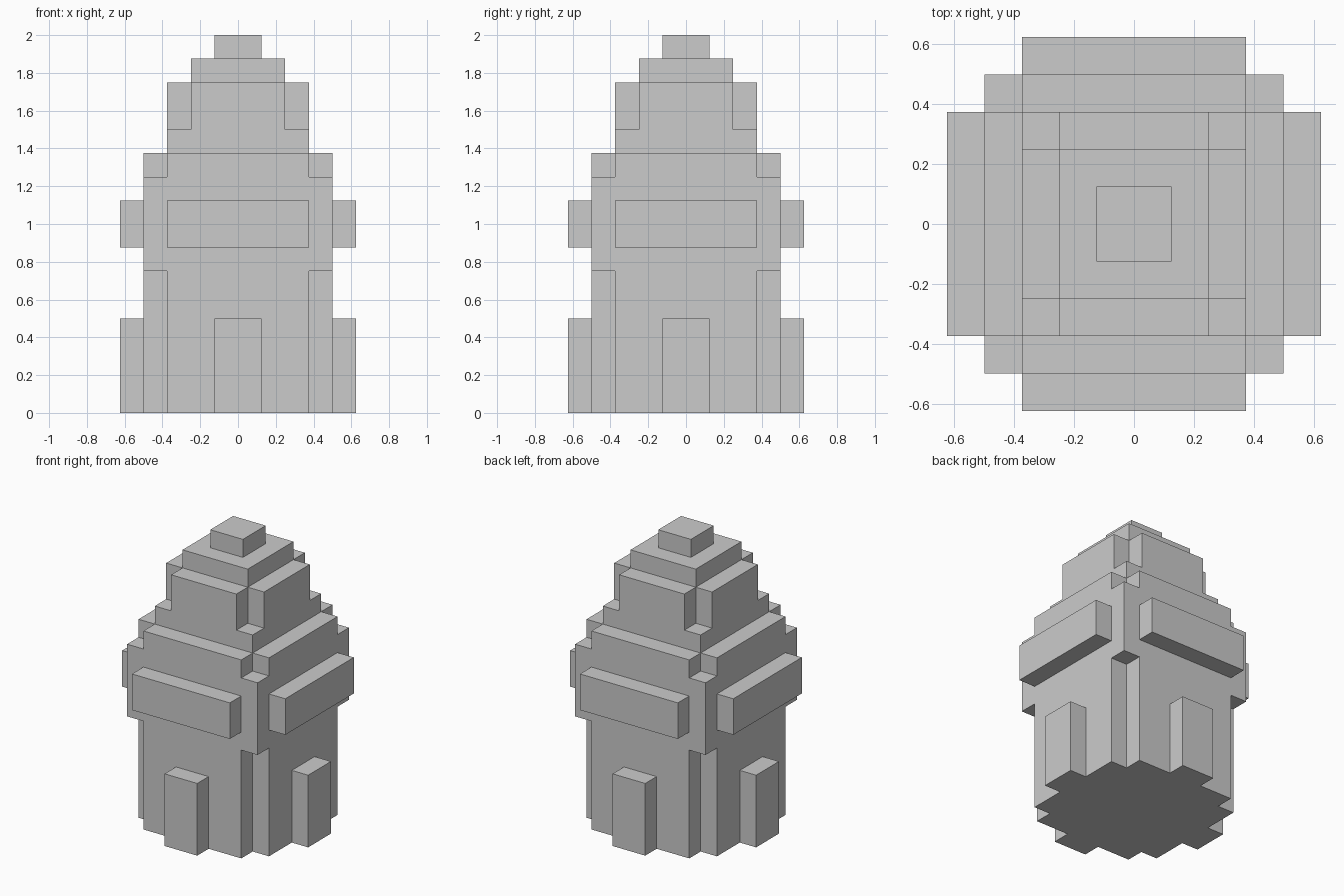
import bpy
import bmesh
from math import pi
from mathutils import Matrix

if "Cube" in bpy.data.objects:
    bpy.data.objects.remove(bpy.data.objects["Cube"])


def prism(name, outline, z0, z1):
    """Extrude a flat outline from z0 up to z1."""
    bm = bmesh.new()
    base = bm.faces.new([bm.verts.new((x, y, z0)) for x, y in outline])
    top = bmesh.ops.extrude_face_region(bm, geom=[base], use_keep_orig=True)["geom"]
    verts = [v for v in top if isinstance(v, bmesh.types.BMVert)]
    bmesh.ops.translate(bm, verts=verts, vec=(0, 0, z1 - z0))
    bmesh.ops.recalc_face_normals(bm, faces=bm.faces)
    mesh = bpy.data.meshes.new(name)
    bm.to_mesh(mesh)
    bm.free()
    obj = bpy.data.objects.new(name, mesh)
    bpy.context.collection.objects.link(obj)
    return obj


def square(r):
    return [(r, -r), (r, r), (-r, r), (-r, -r)]


def notched(r, n):
    """Square of half-width r whose corners are cut back to n."""
    pts = []
    for c, s in ((1, 0), (0, 1), (-1, 0), (0, -1)):
        for x, y in ((r, -n), (r, n), (n, n)):
            pts.append((x * c - y * s, x * s + y * c))
    return pts


# Stacked tiers of the tower, bottom to top
tiers = [
    ("lower_wall", notched(0.5, 0.375), 0, 0.75),
    ("upper_wall", square(0.5), 0.75, 1.25),
    ("wall_parapet", notched(0.5, 0.375), 1.25, 1.375),
    ("roof_base", square(0.375), 1.375, 1.5),
    ("roof_tier", notched(0.375, 0.25), 1.5, 1.75),
    ("roof_cap", square(0.25), 1.75, 1.875),
    ("roof_finial", square(0.125), 1.875, 2.0),
]
for name, outline, z0, z1 in tiers:
    prism(name, outline, z0, z1)

# Raised blocks on each of the four walls
for i, side in enumerate(("front", "right", "back", "left")):
    for part, w, z0, z1 in (("buttress", 0.125, 0, 0.5), ("band", 0.375, 0.875, 1.125)):
        outline = [(-w, -0.625), (w, -0.625), (w, -0.5), (-w, -0.5)]
        block = prism(f"{side}_{part}", outline, z0, z1)
        block.data.transform(Matrix.Rotation(i * pi / 2, 4, "Z"))
